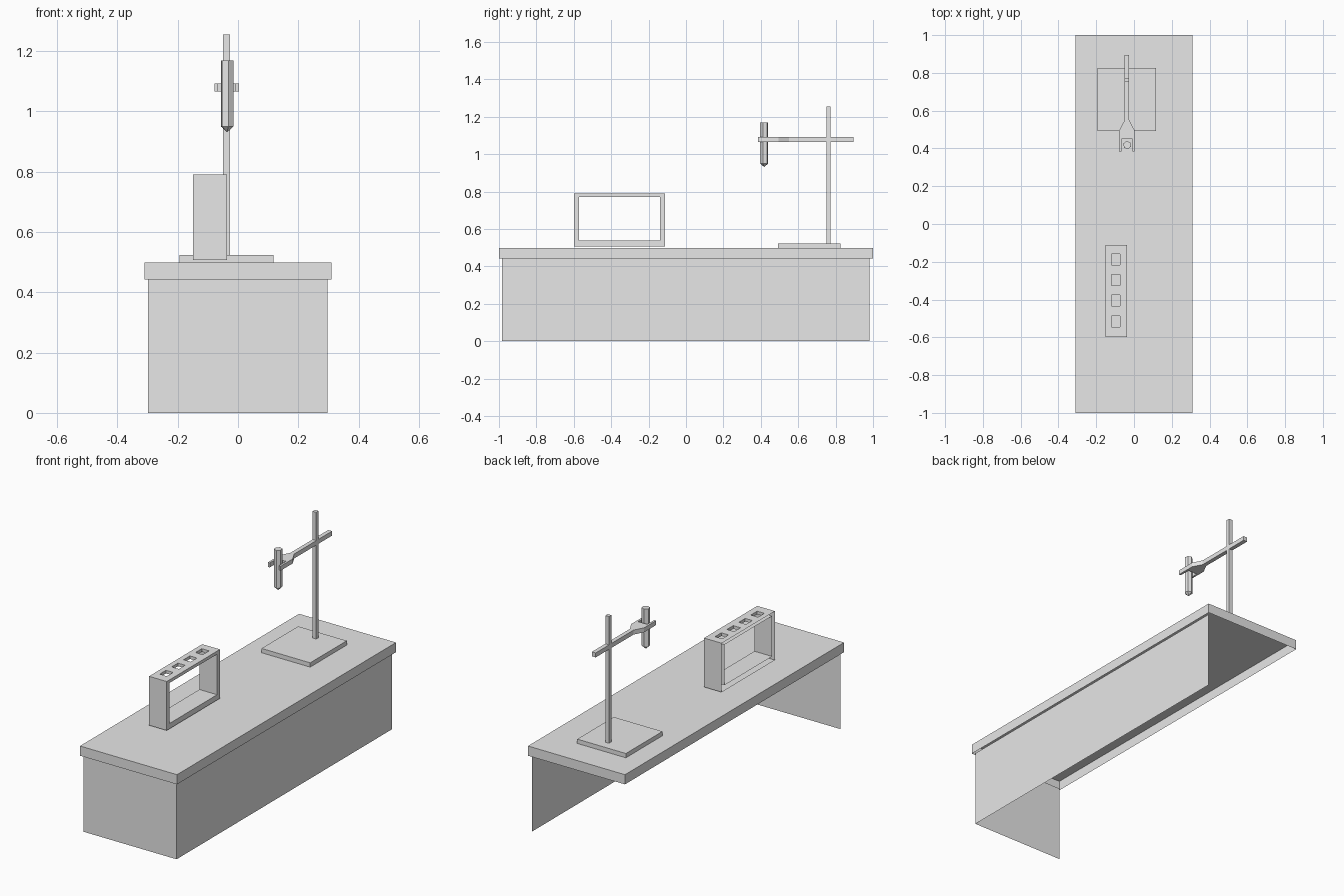
import bpy
import bmesh
import math
from mathutils import Vector, Matrix

cube = bpy.data.objects.get("Cube")
if cube:
    bpy.data.objects.remove(cube, do_unlink=True)

grey = bpy.data.materials.new("plain_grey")
grey.use_nodes = True
grey.diffuse_color = (0.8, 0.8, 0.8, 1)
grey.node_tree.nodes["Principled BSDF"].inputs["Base Color"].default_value = (0.8, 0.8, 0.8, 1)


def finish(name, bm):
    mesh = bpy.data.meshes.new(name)
    bm.to_mesh(mesh)
    bm.free()
    mesh.materials.append(grey)
    obj = bpy.data.objects.new(name, mesh)
    bpy.context.collection.objects.link(obj)
    return obj


def add_box(bm, lo, hi):
    lo, hi = Vector(lo), Vector(hi)
    size = Matrix.Diagonal((*(hi - lo), 1))
    bmesh.ops.create_cube(bm, size=1, matrix=Matrix.Translation((lo + hi) / 2) @ size)


def drop_faces(bm, test):
    bm.normal_update()
    doomed = [f for f in bm.faces if test(f)]
    bmesh.ops.delete(bm, geom=doomed, context='FACES')


def box(name, lo, hi, drop=None):
    bm = bmesh.new()
    add_box(bm, lo, hi)
    if drop:
        drop_faces(bm, drop)
    return finish(name, bm)


def extruded(name, outline, z, height):
    bm = bmesh.new()
    face = bm.faces.new([bm.verts.new((x, y, z)) for x, y in outline])
    grown = bmesh.ops.extrude_face_region(bm, geom=[face])["geom"]
    bmesh.ops.translate(bm, vec=(0, 0, height),
                        verts=[v for v in grown if isinstance(v, bmesh.types.BMVert)])
    bmesh.ops.recalc_face_normals(bm, faces=bm.faces)
    return finish(name, bm)


# Table: hollow top, and a thin skirt on the front and left sides only
box("table_top", (-0.31, -1, 0.442), (0.31, 1, 0.498), lambda f: f.normal.z < -0.5)
box("table_skirt", (-0.298, -0.985, 0), (0.297, 0.982, 0.442),
    lambda f: f.normal.y < 0.5 and f.normal.y > -0.5 and f.normal.x < 0.5 or f.normal.y > 0.5)

# Tube rack: a rectangular frame with four square holes, open at the back of the frame
rack = box("tube_rack", (-0.15, -0.598, 0.507), (-0.037, -0.112, 0.79))
bm = bmesh.new()
add_box(bm, (-0.3, -0.572, 0.538), (0.1, -0.138, 0.772))
window = finish("rack_window_cutter", bm)
bm = bmesh.new()
for i in range(4):
    y = -0.515 + i * 0.109
    add_box(bm, (-0.12, y - 0.029, 0.7), (-0.074, y + 0.029, 0.9))
holes = finish("rack_hole_cutter", bm)
for cutter in (window, holes):
    mod = rack.modifiers.new("cut", 'BOOLEAN')
    mod.operation = 'DIFFERENCE'
    mod.solver = 'EXACT'
    mod.object = cutter
bpy.context.view_layer.update()
cut = bpy.data.meshes.new_from_object(rack.evaluated_get(bpy.context.evaluated_depsgraph_get()))
rack.modifiers.clear()
bm = bmesh.new()
bm.from_mesh(cut)
drop_faces(bm, lambda f: f.normal.x < -0.5 and f.calc_center_median().x < -0.14)
bm.to_mesh(rack.data)
bm.free()
for cutter in (window, holes):
    bpy.data.objects.remove(cutter, do_unlink=True)

# Clamp stand
box("stand_base", (-0.194, 0.492, 0.498), (0.117, 0.826, 0.523))
box("stand_rod", (-0.049, 0.751, 0.523), (-0.026, 0.773, 1.255))

# Clamp arm: half outline from the rear end to the fork, mirrored about its centre line
mid = -0.0375
half = [(0.012, 0.895), (0.012, 0.55), (0.041, 0.495), (0.041, 0.385),
        (0.029, 0.385), (0.029, 0.45)]
outline = [(mid + x, y) for x, y in half] + [(mid - x, y) for x, y in reversed(half)]
extruded("clamp_arm", outline, 1.066, 0.026)

# Six-sided test tube with a pointed tip
bm = bmesh.new()
ring = [(math.cos(math.radians(a)), math.sin(math.radians(a))) for a in range(-20, 340, 60)]
top, low = [[bm.verts.new((-0.036 + 0.022 * x, 0.418 + 0.022 * y, z)) for x, y in ring]
            for z in (1.169, 0.95)]
tip = bm.verts.new((-0.036, 0.418, 0.931))
bm.faces.new(top)
for i in range(6):
    j = (i + 1) % 6
    bm.faces.new((low[i], low[j], top[j], top[i]))
    bm.faces.new((tip, low[j], low[i]))
bmesh.ops.recalc_face_normals(bm, faces=bm.faces)
finish("test_tube", bm)
